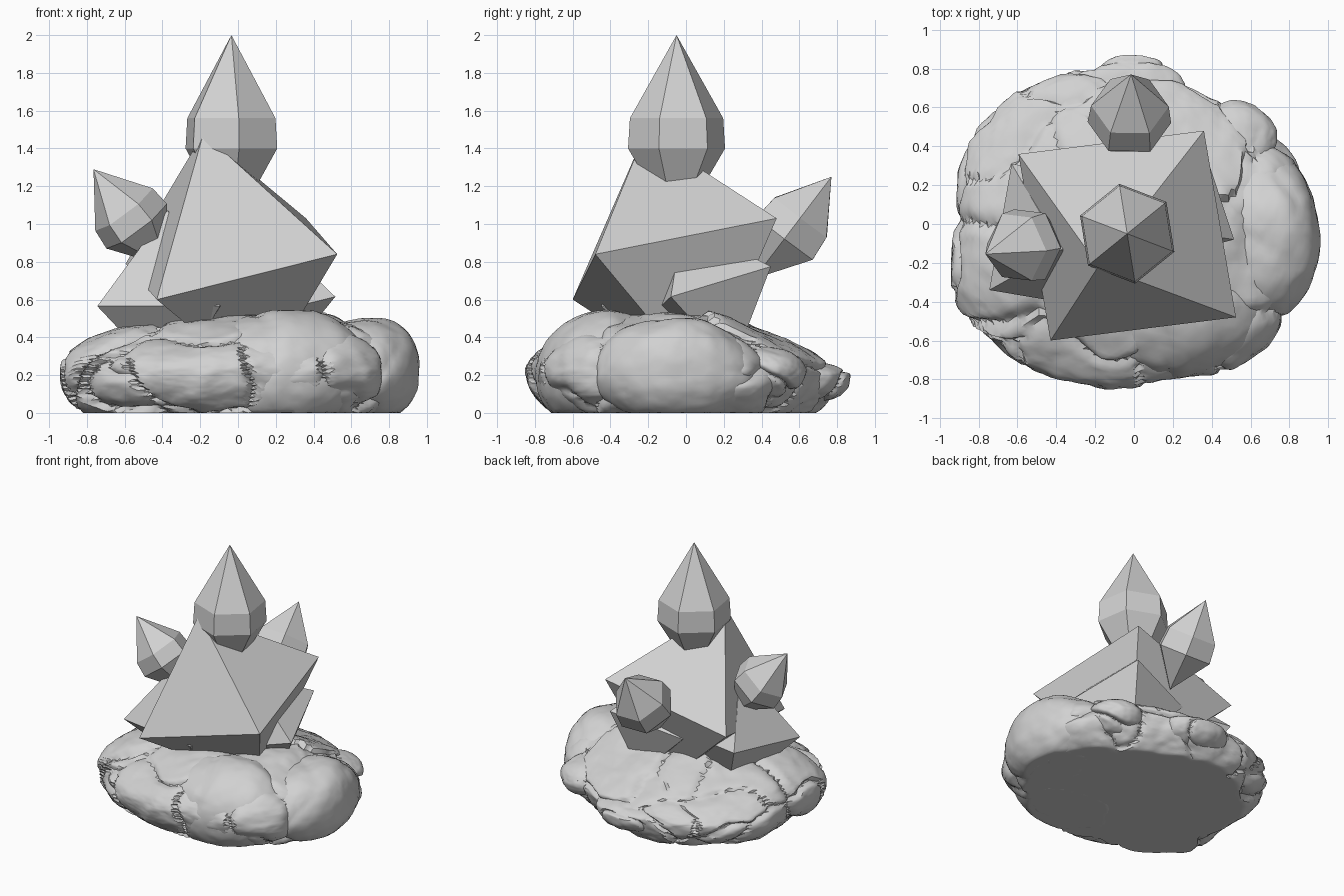
import bpy, bmesh, math
from mathutils import Vector, noise

if "Cube" in bpy.data.objects:
    bpy.data.objects.remove(bpy.data.objects["Cube"], do_unlink=True)

stone = bpy.data.materials.new("grey stone")
stone.use_nodes = True
stone.diffuse_color = (0.64, 0.64, 0.64, 1)
stone.node_tree.nodes["Principled BSDF"].inputs["Base Color"].default_value = (0.64, 0.64, 0.64, 1)


def finish(name, bm, smooth=False):
    bmesh.ops.recalc_face_normals(bm, faces=bm.faces[:])
    mesh = bpy.data.meshes.new(name)
    bm.to_mesh(mesh)
    bm.free()
    mesh.materials.append(stone)
    ob = bpy.data.objects.new(name, mesh)
    bpy.context.collection.objects.link(ob)
    if smooth:
        bpy.ops.object.select_all(action="DESELECT")
        ob.select_set(True)
        bpy.context.view_layer.objects.active = ob
        bpy.ops.object.shade_smooth_by_angle(angle=math.radians(35))
    return ob


def octahedron(name, a, b, d):
    """Regular octahedron from one waist corner and its two neighbours."""
    a, b, d = Vector(a), Vector(b), Vector(d)
    centre = (b + d) / 2
    axis = (b - a).cross(d - a).normalized() * (b - d).length / 2
    bm = bmesh.new()
    ring = [bm.verts.new(p) for p in (a, b, b + d - a, d)]
    for tip in (centre + axis, centre - axis):
        t = bm.verts.new(tip)
        for i in range(4):
            bm.faces.new((ring[i], ring[(i + 1) % 4], t))
    return finish(name, bm)


def crystal(name, tip, tail, cone, r_top, r_low, toward):
    """Six-sided crystal: two cones and a short belt; one corner points toward a direction."""
    tip, tail = Vector(tip), Vector(tail)
    axis = (tail - tip).normalized()
    u = Vector(toward)
    u = (u - axis * u.dot(axis)).normalized()
    w = axis.cross(u)
    bm = bmesh.new()

    def ring(centre, r):
        return [bm.verts.new(centre + r * (u * math.cos(k * math.pi / 3) + w * math.sin(k * math.pi / 3)))
                for k in range(6)]

    top, low = ring(tip + axis * cone, r_top), ring(tail - axis * cone, r_low)
    t, b = bm.verts.new(tip), bm.verts.new(tail)
    for i in range(6):
        j = (i + 1) % 6
        bm.faces.new((top[i], top[j], t))
        bm.faces.new((top[i], low[i], low[j], top[j]))
        bm.faces.new((low[j], low[i], b))
    return finish(name, bm)


def boxy(v, p):
    """Push a unit sphere point outward to a rounder, boxier shape."""
    r = math.hypot(v.x, v.y)
    return v / (r ** p + abs(v.z) ** p) ** (1 / p)


def outline_radius(x, y, outline):
    """Blend evenly spaced radii around the mound."""
    t = math.atan2(y, x) / math.tau % 1 * len(outline)
    i = int(t)
    f = t - i
    f = f * f * (3 - 2 * f)
    n = len(outline)
    return outline[i % n] * (1 - f) + outline[(i + 1) % n] * f


def boulder(name, centre, radii, detail, seed, cell, crack, rough, outline=(1,)):
    """Cracked, chipped boulder with a flat underside."""
    bm = bmesh.new()
    bmesh.ops.create_icosphere(bm, subdivisions=detail, radius=1)
    shift = Vector((seed, seed * 0.7, seed * 1.3))
    for v in bm.verts:
        d = boxy(v.co, 2.2)
        r = outline_radius(d.x, d.y, outline)
        p = Vector((d.x * radii[0] * r, d.y * radii[1] * r, d.z * radii[2]))
        q = p * cell + shift
        q += noise.noise_vector(q * 1.5) * 0.3
        dist, points = noise.voronoi(q)
        gap = min((dist[1] - dist[0]) / 0.12, 1)
        chunk = noise.noise(points[0] * 5.3) * rough * gap
        grain = noise.fractal(p * 3 + shift, 0.8, 2, 5) * rough * 0.6
        p += v.co.normalized() * (chunk + grain - crack * (1 - gap) ** 2)
        p += Vector(centre)
        # the heap falls away to the back and front and rises to the right
        if p.z > 0.2:
            slope = 0.75 * max(0, p.y - 0.1) + 0.5 * max(0, -p.y - 0.4)
            p.z = 0.2 + (p.z - 0.2) * (1 - slope + 0.18 * p.x)
        p.z = max(p.z, 0.0)
        v.co = p
    return finish(name, bm, smooth=True)


# Rocky base: a broad mound with an uneven outline and chunks set into its rim
mound_outline = (0.89, 0.88, 0.81, 0.77, 0.79, 0.81, 0.88, 0.93, 0.95,
                 0.92, 0.98, 0.96, 0.89, 0.87, 0.84, 0.88, 0.94, 0.91)
boulder("base_mound", (0, 0, 0.2), (1, 1, 0.34), 6, 3.1, 1.8, 0.04, 0.04, mound_outline)
boulder("base_right_boulder", (0.67, -0.06, 0.21), (0.29, 0.44, 0.26), 5, 8.4, 1.0, 0.01, 0.025)
boulder("base_front_boulder", (0.22, -0.45, 0.22), (0.46, 0.34, 0.31), 5, 5.7, 1.0, 0.015, 0.025)
boulder("base_back_boulder", (-0.01, 0.66, 0.19), (0.27, 0.19, 0.13), 5, 1.9, 2.0, 0.02, 0.03)
boulder("base_back_right_boulder", (0.54, 0.43, 0.22), (0.2, 0.19, 0.14), 5, 6.3, 2.0, 0.03, 0.03)

# Large tilted octahedron and the two smaller ones through it
octahedron("large_octahedron", (-0.43, -0.60, 0.60), (0.525, -0.48, 0.84), (-0.595, 0.36, 0.79))
octahedron("left_octahedron", (-0.745, -0.34, 0.565), (-0.63, 0.31, 0.655), (-0.095, -0.45, 0.565))
octahedron("right_octahedron", (0.515, -0.08, 0.615), (0.34, 0.45, 0.775), (-0.015, -0.22, 0.485))

# Three six-sided crystals
crystal("top_crystal", (-0.035, -0.05, 2.0), (-0.035, -0.05, 0.96), 0.44, 0.25, 0.26,
        (math.cos(math.radians(99)), math.sin(math.radians(99)), 0))
crystal("side_crystal", (-0.765, -0.155, 1.29), (-0.375, -0.07, 0.775), 0.27, 0.19, 0.2, (1, 0, 0))
crystal("back_crystal", (-0.015, 0.77, 1.25), (-0.03, 0.36, 0.71), 0.27, 0.2, 0.215, (1, 0, 0))
